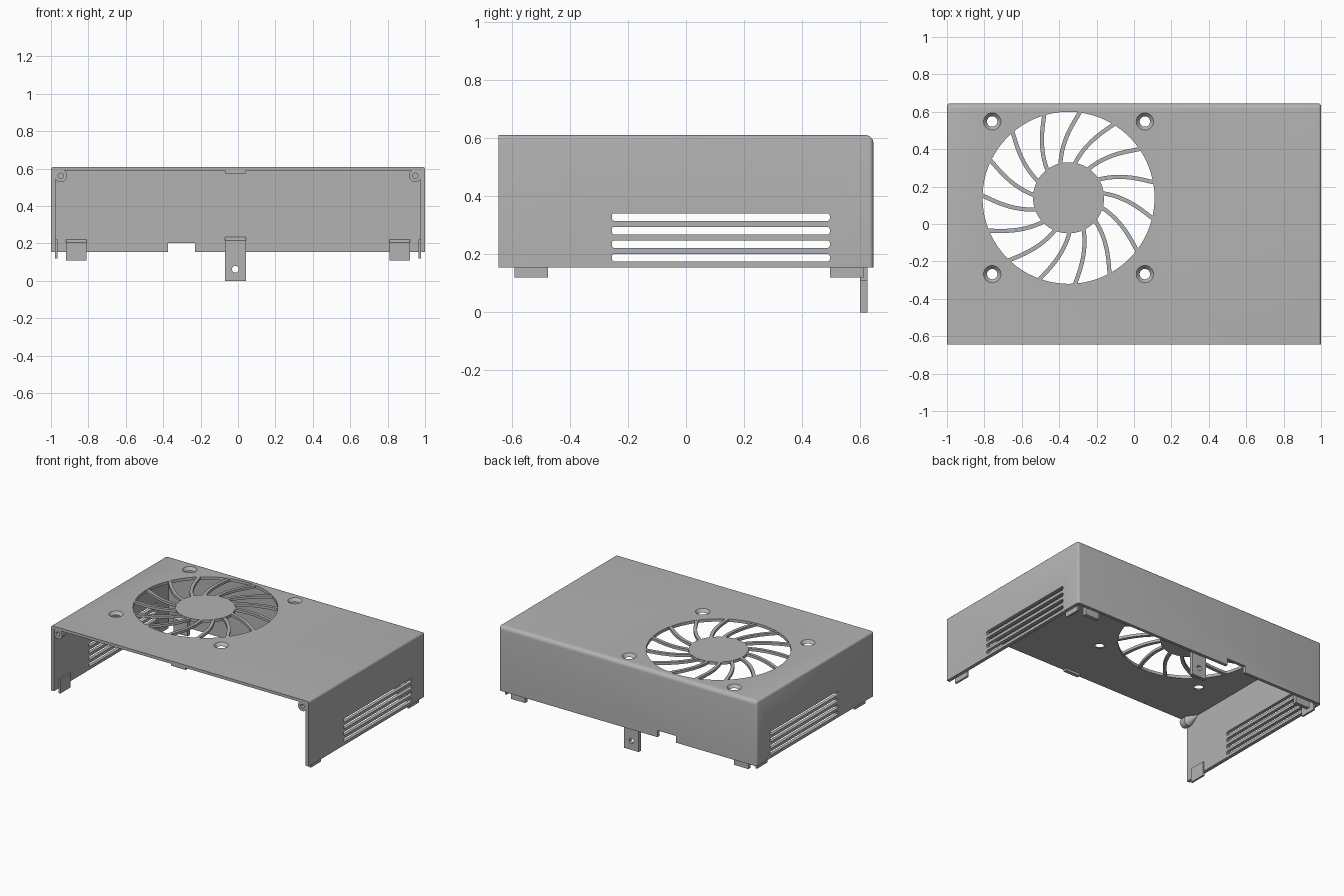
import bpy, bmesh
from math import cos, sin, pi, radians
from mathutils import Matrix, Vector

if "Cube" in bpy.data.objects:
    bpy.data.objects.remove(bpy.data.objects["Cube"])

grey = bpy.data.materials.new("plain grey")
grey.use_nodes = True
grey.diffuse_color = (0.45, 0.45, 0.45, 1)
grey.node_tree.nodes["Principled BSDF"].inputs["Base Color"].default_value = grey.diffuse_color

FRONT, BACK, TOP, BASE = -0.645, 0.645, 0.61, 0.155
CEIL, WALL = 0.59, 0.976          # inner faces of the shell
FAN = Vector((-0.35, 0.14, 0))
FAN_R, HUB_R, BLADES = 0.46, 0.19, 15


def finish(name, bm):
    bmesh.ops.recalc_face_normals(bm, faces=bm.faces)
    me = bpy.data.meshes.new(name)
    bm.to_mesh(me)
    bm.free()
    me.materials.append(grey)
    ob = bpy.data.objects.new(name, me)
    bpy.context.collection.objects.link(ob)
    return ob


def add_box(bm, x, y, z):
    size = Vector((x[1] - x[0], y[1] - y[0], z[1] - z[0]))
    mid = Vector((x[0] + x[1], y[0] + y[1], z[0] + z[1])) / 2
    mat = Matrix.Translation(mid) @ Matrix.Diagonal((*size, 1))
    return bmesh.ops.create_cube(bm, size=1, matrix=mat)["verts"]


def box(name, x, y, z):
    bm = bmesh.new()
    add_box(bm, x, y, z)
    return finish(name, bm)


def cylinder(name, centre, r1, r2, depth, axis="Z", segs=32):
    turn = Matrix.Rotation(pi / 2, 4, "X") if axis == "Y" else Matrix()
    bm = bmesh.new()
    bmesh.ops.create_cone(bm, cap_ends=True, segments=segs, radius1=r1, radius2=r2,
                          depth=depth, matrix=Matrix.Translation(centre) @ turn)
    return finish(name, bm)


def cut(target, cutter):
    """Subtract the cutter from the target, then discard it."""
    mod = target.modifiers.new("cut", "BOOLEAN")
    mod.operation, mod.solver, mod.object = "DIFFERENCE", "EXACT", cutter
    bpy.context.view_layer.update()
    graph = bpy.context.evaluated_depsgraph_get()
    mesh = bpy.data.meshes.new_from_object(target.evaluated_get(graph))
    target.modifiers.clear()
    target.data = mesh
    bpy.data.objects.remove(cutter)


def smooth(ob):
    bpy.ops.object.select_all(action="DESELECT")
    ob.select_set(True)
    bpy.context.view_layer.objects.active = ob
    bpy.ops.object.shade_smooth_by_angle(angle=radians(30))


# Outer shell with rounded top and rear edges
bm = bmesh.new()
add_box(bm, (-1, 1), (FRONT, BACK), (BASE, TOP))
weights = bm.edges.layers.float.new("bevel_weight_edge")
for e in bm.edges:
    a, b = (v.co for v in e.verts)
    high = min(a.z, b.z) > BASE + 0.1
    rear = min(a.y, b.y) > 0
    if high and rear:
        e[weights] = 1
    elif (high and abs(a.x - b.x) < 0.1) or (rear and abs(a.z - b.z) > 0.1):
        e[weights] = 0.55
shell = finish("shell", bm)
bev = shell.modifiers.new("round", "BEVEL")
bev.limit_method, bev.width, bev.segments = "WEIGHT", 0.028, 5

# Hollow interior, open at the front and below
cut(shell, box("cavity", (-WALL, WALL), (FRONT - 0.1, BACK - 0.022), (0, CEIL)))
# Rear cable notch
cut(shell, box("notch", (-0.375, -0.23), (0.55, 0.75), (0.1, 0.202)))
# Fan opening and countersunk screw holes
cut(shell, cylinder("opening", FAN + Vector((0, 0, 0.6)), FAN_R, FAN_R, 0.1, segs=64))
for sx in (-1, 1):
    for sy in (-1, 1):
        at = FAN + Vector((0.408 * sx, 0.408 * sy, 0.6))
        cut(shell, cylinder("screw_hole", at, 0.026, 0.048, 0.024))
# Side vent slots, through both walls
for i in range(4):
    z = 0.188 + 0.0465 * i
    bm = bmesh.new()
    add_box(bm, (-1.1, 1.1), (-0.255, 0.495), (z - 0.013, z + 0.013))
    along = [e for e in bm.edges if abs(e.verts[0].co.x - e.verts[1].co.x) > 1]
    bmesh.ops.bevel(bm, geom=along, offset=0.009, segments=3, profile=0.5, affect="EDGES")
    cut(shell, finish("slot", bm))
smooth(shell)

# Fan grille: hub and swept blades
smooth(cylinder("fan_hub", FAN + Vector((0, 0, (TOP + CEIL) / 2)), HUB_R, HUB_R, TOP - CEIL, segs=64))
bm = bmesh.new()
STEPS, HALF = 10, 0.011
for b in range(BLADES):
    outer = radians(10 + 360 / BLADES * b)
    path = []
    for s in range(STEPS + 1):
        t = s / STEPS
        r = HUB_R - 0.01 + (FAN_R - HUB_R + 0.02) * t
        ang = outer + radians(22) * (1 - t) ** 1.15
        path.append(FAN + Vector((r * cos(ang), r * sin(ang), 0)))
    rings = []
    for s, p in enumerate(path):
        d = (path[min(s + 1, STEPS)] - path[max(s - 1, 0)]).normalized()
        side = Vector((-d.y, d.x, 0)) * HALF
        rings.append([bm.verts.new(p + side * k + Vector((0, 0, z)))
                      for k, z in ((1, CEIL + 0.001), (-1, CEIL + 0.001),
                                   (-1, TOP - 0.001), (1, TOP - 0.001))])
    for a, c in zip(rings, rings[1:]):
        for k in range(4):
            n = (k + 1) % 4
            bm.faces.new((a[k], a[n], c[n], c[k]))
    bm.faces.new(rings[0])
    bm.faces.new(rings[-1])
smooth(finish("fan_blades", bm))


def rear_tab(name, x0, x1, z0, z1):
    """Plate inside the rear wall, with a sloped top lip joining the wall."""
    bm = bmesh.new()
    for v in add_box(bm, (x0, x1), (0.598, 0.624), (z0, z1)):
        if v.co.z > z0 + 0.01 and v.co.y < 0.61:
            v.co.z -= 0.018
    return finish(name, bm)


# Clips and screw bosses, mirrored left and right
for s, label in ((1, "left"), (-1, "right")):
    for end, y in (("front", -0.59), ("rear", 0.495)):
        box(f"{label}_{end}_side_clip", sorted((0.965 * s, 0.978 * s)), (y, y + 0.115), (0.12, 0.22))
    rear_tab(f"{label}_rear_clip", *sorted((0.81 * s, 0.92 * s)), 0.108, 0.222)

    # Round boss in the upper corner, tapering back into the corner
    bm = bmesh.new()
    cx, cz, R, N = 0.948, 0.562, 0.034, 24
    loops = []
    for y, k in ((FRONT + 0.004, 0), (FRONT + 0.05, 0), (FRONT + 0.11, 0.95)):
        loop = []
        for i in range(N):
            a = 2 * pi * i / N
            x, z = cx + R * cos(a), cz + R * sin(a)
            if cos(a) > 0 and sin(a) > -0.01:   # fill the corner squarely
                x, z = cx + R, cz + R * min(1, abs(sin(a)) * 1.4)
            x, z = x + (0.982 - x) * k, z + (0.596 - z) * k
            loop.append(bm.verts.new((s * x, y, z)))
        loops.append(loop)
    for a, c in zip(loops, loops[1:]):
        for i in range(N):
            j = (i + 1) % N
            bm.faces.new((a[i], a[j], c[j], c[i]))
    bm.faces.new(loops[0])
    bm.faces.new(loops[-1])
    boss = finish(f"{label}_screw_boss", bm)
    cut(boss, cylinder("pilot", (s * cx, FRONT, cz), 0.014, 0.014, 0.08, "Y", 16))
    smooth(boss)

# Long rear mounting tab with its hole
tab = rear_tab("mounting_tab", -0.07, 0.042, 0, 0.235)
cut(tab, cylinder("tab_hole", (-0.014, 0.61, 0.062), 0.018, 0.018, 0.1, "Y", 24))
smooth(tab)

# Small catch under the front edge
box("front_catch", (-0.07, 0.042), (FRONT + 0.005, FRONT + 0.03), (0.574, CEIL + 0.003))
